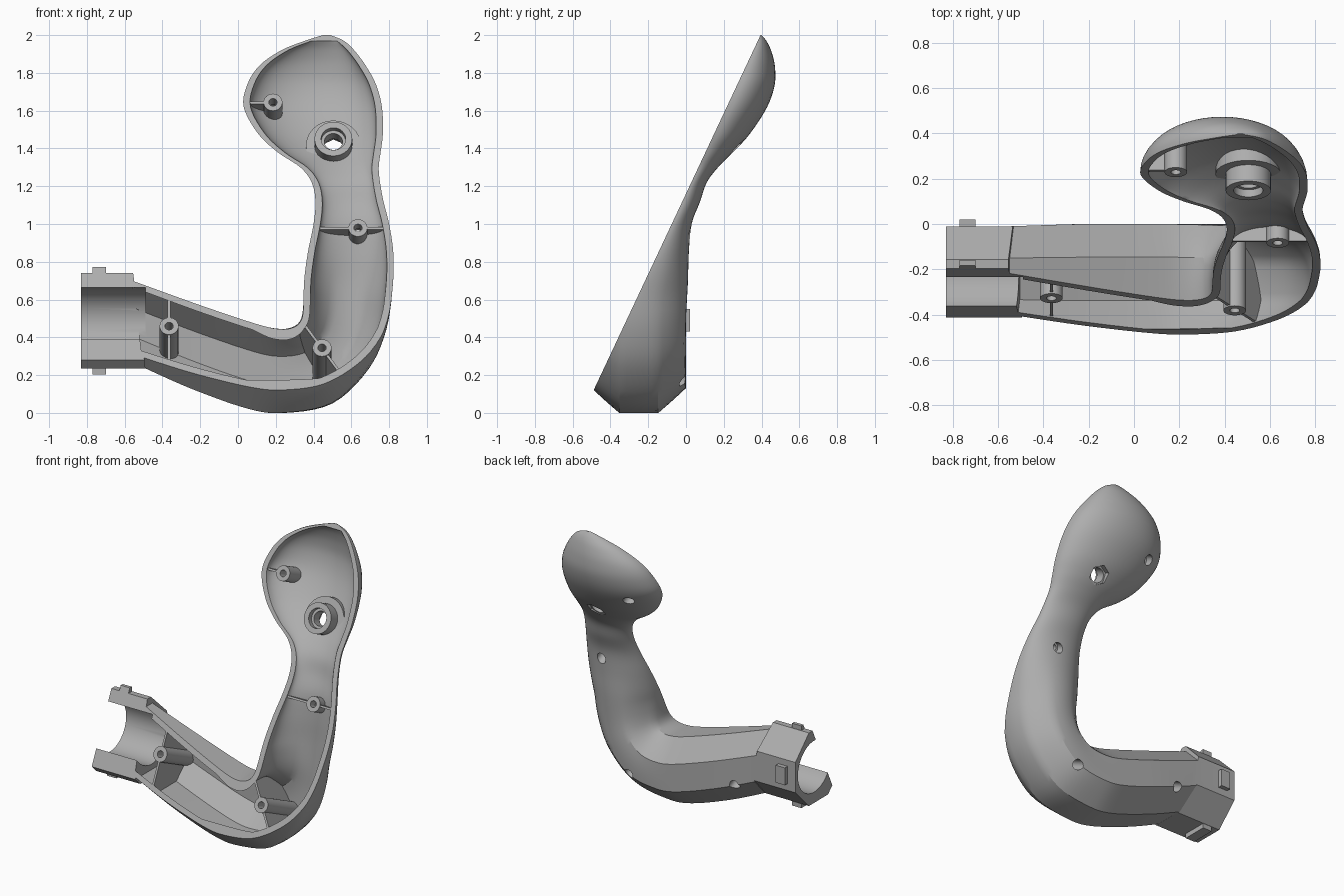
import bpy, bmesh, math
from mathutils import Matrix, Vector

if "Cube" in bpy.data.objects:
    bpy.data.objects.remove(bpy.data.objects["Cube"])

grey = bpy.data.materials.new("plain grey")
grey.use_nodes = True
grey.diffuse_color = (0.42, 0.42, 0.42, 1)
grey.node_tree.nodes["Principled BSDF"].inputs["Base Color"].default_value = grey.diffuse_color

# Tilted parting plane: IN points into the shell, ALONG runs up the plane
SLOPE = 0.47
ALONG = Vector((0, SLOPE, 1)).normalized()
IN = Vector((0, ALONG.z, -ALONG.y))
FRAME = Matrix((Vector((1, 0, 0)), ALONG, -IN)).transposed().to_4x4()


def plane_y(z):
    return -0.475 + SLOPE * (z - 0.15)


def on_plane(x, z, depth=0):
    return Vector((x, plane_y(z), z)) + IN * depth


def finish(bm, name):
    bmesh.ops.recalc_face_normals(bm, faces=bm.faces)
    me = bpy.data.meshes.new(name)
    bm.to_mesh(me)
    bm.free()
    me.materials.append(grey)
    ob = bpy.data.objects.new(name, me)
    bpy.context.collection.objects.link(ob)
    return ob


def combine(ob, tool, op, keep=False):
    mod = ob.modifiers.new("combine", "BOOLEAN")
    mod.operation, mod.object, mod.solver = op, tool, "EXACT"
    bpy.context.view_layer.objects.active = ob
    bpy.ops.object.modifier_apply(modifier=mod.name)
    if not keep:
        bpy.data.objects.remove(tool)


def box(lo, hi, matrix=Matrix(), name="box"):
    bm = bmesh.new()
    lo, hi = Vector(lo), Vector(hi)
    bmesh.ops.create_cube(bm, size=1, matrix=matrix @ Matrix.Translation((lo + hi) / 2)
                          @ Matrix.Diagonal((*(hi - lo), 1)))
    return finish(bm, name)


def cylinder(matrix, r, length, sides=32, name="cylinder"):
    bm = bmesh.new()
    bmesh.ops.create_cone(bm, cap_ends=True, segments=sides, radius1=r, radius2=r,
                          depth=length, matrix=matrix)
    return finish(bm, name)


def peg(x, z, r, start, end, sides=32, name="peg"):
    """Cylinder square to the parting plane, between two depths."""
    at = on_plane(x, z, (start + end) / 2)
    return cylinder(Matrix.Translation(at) @ FRAME, r, end - start, sides, name)


# Rings: inner edge x z, outer edge x z, back y, roundness (0 octagon, 1 ellipse)
arm = [(-.56, .70, -.50, .24, -.01, 0), (-.2, .57, -.24, .125, 0, 0),
       (.1, .47, .06, .02, 0, 0), (.22, .445, .25, 0, 0, .1),
       (.29, .455, .50, .05, 0, .3), (.33, .49, .69, .23, 0, .5),
       (.345, .56, .785, .44, 0, .75), (.35, .7, .82, .68, .01, .9),
       (.37, .85, .822, .85, .015, 1)]
# Neck and head: height, left x, right x, back y
head = [(1, .40, .80, .03), (1.12, .41, .77, .075), (1.22, .39, .752, .11),
        (1.3, .33, .745, .17), (1.38, .21, .755, .25), (1.48, .105, .767, .34),
        (1.62, .03, .762, .43), (1.74, .05, .73, .47), (1.84, .115, .675, .47),
        (1.92, .23, .615, .45), (1.97, .355, .56, .425), (2, .45, .49, .40)]
stations = arm + [(l, z, r, z, back, 1) for z, l, r, back in head]


def ring(station, inset, yc=None):
    ax, az, bx, bz, back, roundness = station
    a, b = Vector((ax, 0, az)), Vector((bx, 0, bz))
    mid, half = (a + b) / 2, (b - a) / 2
    if yc is None:
        yc = max(-0.25, plane_y(mid.z))
    h = max(half.length - inset, 0.006)
    d = max(back - yc - inset, 0.004)
    pts = []
    for i in range(48):
        t = math.tau * i / 48
        c, s = math.cos(t), math.sin(t)
        octagon = 1 / max(abs(c), abs(s), (abs(c) + abs(s)) / math.sqrt(2))
        k = octagon + (1 - octagon) * roundness
        pts.append(mid + half.normalized() * (h * k * c) + Vector((0, yc + d * k * s, 0)))
    return pts


def loft(rings, name):
    bm = bmesh.new()
    loops = [[bm.verts.new(p) for p in r] for r in rings]
    for lo, hi in zip(loops, loops[1:]):
        for i in range(len(lo)):
            j = (i + 1) % len(lo)
            bm.faces.new((lo[i], lo[j], hi[j], hi[i]))
    bm.faces.new(loops[0])
    bm.faces.new(loops[-1])
    return finish(bm, name)


def tube(inset, name):
    used = stations if inset < 0.03 else stations[:-1]
    pts = [used[0]] + used + [used[-1]]
    rows = []
    for p, q, r, s in zip(pts, pts[1:], pts[2:], pts[3:]):
        for k in range(5):
            t = k / 5
            rows.append([b + t / 2 * (c - a + t * (2 * a - 5 * b + 4 * c - d
                         + t * (3 * (b - c) + d - a))) for a, b, c, d in zip(p, q, r, s)])
    rows.append(used[-1])
    return loft([ring(row, inset) for row in rows], name)


# Shell with octagonal clamp and locating tabs
shell = tube(0, "handle_shell")
clamp = [(-.83, .74, -.83, .235, -.01, 0), (-.555, .74, -.49, .235, -.01, 0)]
combine(shell, loft([ring(c, 0, -.2625) for c in clamp], "clamp"), "UNION")
for lo, hi in (((-.77, -.33, .70), (-.70, -.16, .772)),
               ((-.77, -.33, .203), (-.70, -.16, .26)),
               ((-.77, -.03, .43), (-.70, .02, .55))):
    combine(shell, box(lo, hi), "UNION")
combine(shell, tube(0.036, "hollow"), "DIFFERENCE")
bore = Matrix.Translation((-.70, -.215, .4875)) @ Matrix.Rotation(math.pi / 2, 4, "Y")
combine(shell, cylinder(bore, .178, .42, 64), "DIFFERENCE")
front = Matrix.Translation(on_plane(0, 1)) @ FRAME
combine(shell, box((-3, -3, 0), (3, 3, 3), front), "DIFFERENCE")

limit = tube(0.015, "limit")
parts = [shell]

# Screw bosses: name, x, z, rib angle, rib start, rib end, counterbore depth
bosses = [("clamp", -.365, .46, 90, -.3, .3, .2), ("bend", .445, .345, -56, -.2, .2, .22),
          ("neck", .635, .98, 0, -.3, .25, .06), ("head", .185, 1.645, 0, -.2, 0, .08)]
for name, x, z, angle, start, end, sink in bosses:
    boss = peg(x, z, .05, 0.001, .6, name=name + "_screw_boss")
    turn = Matrix.Translation(on_plane(x, z)) @ FRAME @ Matrix.Rotation(math.radians(angle), 4, "Z")
    combine(boss, box((start, -.007, -.6), (end, .007, -.008), turn), "UNION")
    combine(boss, limit, "INTERSECT", keep=True)
    for ob in (boss, shell):
        combine(ob, peg(x, z, .022, -.1, .7), "DIFFERENCE")
        combine(ob, peg(x, z, .034, sink, .7), "DIFFERENCE")
    parts.append(boss)

# Large pivot socket with flange and hexagonal recess behind
x, z = .505, 1.455
socket = peg(x, z, .1, 0.01, .5, name="pivot_socket")
combine(socket, peg(x, z, .145, .09, .5), "UNION")
combine(socket, limit, "INTERSECT", keep=True)
for ob in (socket, shell):
    combine(ob, peg(x, z, .065, -.1, .045), "DIFFERENCE")
    combine(ob, peg(x, z, .048, -.1, .7), "DIFFERENCE")
    combine(ob, peg(x, z, .066, .115, .7, 6), "DIFFERENCE")
parts.append(socket)
bpy.data.objects.remove(limit)

# Smooth shading with crisp edges
bpy.ops.object.select_all(action="DESELECT")
for ob in parts:
    ob.select_set(True)
bpy.context.view_layer.objects.active = shell
bpy.ops.object.shade_smooth_by_angle(angle=math.radians(30))
